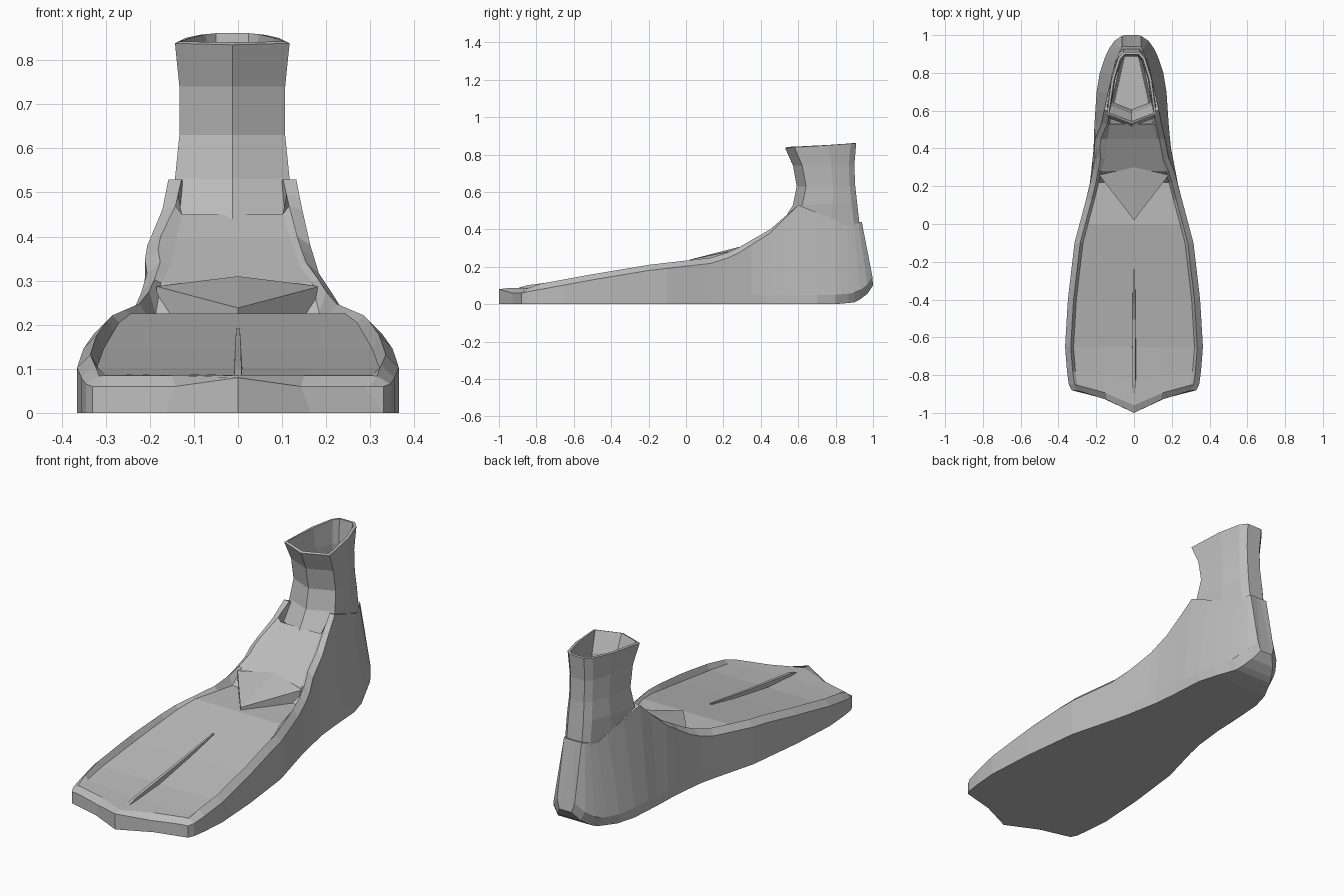
import bpy, bmesh

cube = bpy.data.objects.get("Cube")
if cube:
    bpy.data.objects.remove(cube)

rubber = bpy.data.materials.new("grey_rubber")
rubber.use_nodes = True
GREY = (0.5, 0.5, 0.5, 1)
rubber.diffuse_color = GREY
rubber.node_tree.nodes["Principled BSDF"].inputs["Base Color"].default_value = GREY


def at(curve, y):
    """Read a piecewise linear curve at y."""
    if y <= curve[0][0]:
        return curve[0][1]
    for (a, u), (b, v) in zip(curve, curve[1:]):
        if y <= b:
            return u + (v - u) * (y - a) / (b - a)
    return curve[-1][1]


def loft(name, rings, caps=(), fix_normals=True):
    """Join closed rings of points; caps are index polygons used at both ends."""
    bm = bmesh.new()
    loops = [[bm.verts.new(p) for p in ring] for ring in rings]
    n = len(loops[0])
    for a, b in zip(loops, loops[1:]):
        for i in range(n):
            j = (i + 1) % n
            bm.faces.new((a[i], a[j], b[j], b[i]))
    for loop in (loops[0], loops[-1]):
        for cap in caps:
            bm.faces.new([loop[i % n] for i in cap])
    if fix_normals:
        bmesh.ops.recalc_face_normals(bm, faces=bm.faces)
    mesh = bpy.data.meshes.new(name)
    bm.to_mesh(mesh)
    bm.free()
    mesh.materials.append(rubber)
    obj = bpy.data.objects.new(name, mesh)
    bpy.context.collection.objects.link(obj)
    return obj


# Curves along the length of the fin
sole_x = [(-.88, .33), (-.84, .35), (-.65, .365), (-.4, .35), (-.1, .315), (.2, .235),
          (.4, .205), (.7, .185), (.82, .165), (.92, .125), (.97, .09), (1, .05)]
edge_x = sole_x[:6] + [(.27, .22), (.35, .19), (.45, .175), (.6, .145), (.87, .085), (1, .05)]
edge_z = [(-.88, .06), (-.5, .13), (-.2, .18), (.15, .22), (.26, .26),
          (.45, .38), (.6, .53), (.87, .42), (1, .44)]
rim_rise = [(-.88, 0), (-.85, .018), (-.8, .03), (.27, .03), (.45, .02), (.6, 0)]
floor_z = [(-.88, .06), (-.85, .085), (-.7, .095), (-.4, .145), (0, .225), (.22, .225),
           (.28, .295), (.45, .395), (.53, .45), (.56, .05), (.9, .05), (.95, .43), (1, .44)]
sole_z = [(.82, 0), (.9, .01), (.96, .04), (1, .1)]
sole_taper = [(.75, 1), (.9, .8), (1, .7)]
nose = [(-.88, .12), (-.85, .11), (-.7, 0)]
lean = [(.85, 0), (1, .06)]
sway = [(.2, 0), (.5, -.013)]
flap = [(.3, 0), (.4, .02), (.47, .02), (.52, 0)]


def body_ring(y):
    sx, ex, ez = at(sole_x, y), at(edge_x, y), at(edge_z, y)
    bx, bz = sx * at(sole_taper, y), at(sole_z, y)
    fx, fz = max(ex - .045, .01), at(floor_z, y)
    tip = .02 if y == -.88 else 0
    half = [(0, bz), (bx / 2, bz), (bx, bz), (sx, min(bz + .05, ez * .6)), (ex, ez),
            (max(ex - .03, .02), ez + at(rim_rise, y)), (fx, fz), (fx / 2, fz), (0, fz + tip)]
    ring = []
    for side, points in ((1, half), (-1, half[-2:0:-1])):
        for p in points:
            x, z = p
            py = y - at(nose, y) * max(0, 1 - x / .33) ** 1.5
            py -= at(lean, y) * max(0, (z - .13) / .31)
            if side < 0 and p in half[4:6]:
                x += at(flap, y)
            ring.append((side * x + at(sway, y), py, z))
    return ring


# Blade, foot pocket and heel in one loft
stations = [-.88, -.85, -.78, -.65, -.5, -.4, -.2, -.1, 0, .13, .22, .28, .35, .4, .45,
            .53, .56, .6, .7, .8, .87, .9, .93, .97, 1]
half_caps = [[0, 1, 7, 8], [1, 2, 6, 7], [2, 3, 4, 5, 6]]
end_caps = half_caps + [[-i for i in cap] for cap in half_caps]
loft("fin_body", [body_ring(y) for y in stations], end_caps)

# Ankle cuff: front height, back height, front y, back y, half width
cuff_levels = [(.44, .41, .515, .93, .13), (.53, .54, .572, .915, .13), (.63, .63, .592, .905, .12),
               (.74, .74, .572, .9, .12), (.835, .86, .53, .91, .13)]
cuff_rings = []
for zf, zb, yf, yb, w in cuff_levels:
    d = yb - yf
    half = [(0, yf), (w, yf + .05), (w * .82, yf + d * .62), (w * .55, yb - .03), (w * .33, yb)]
    outline = half + [(-x, y) for x, y in half[:0:-1]]
    cuff_rings.append([(x - .013, y, zf + (zb - zf) * (y - yf) / d) for x, y in outline])
cuff = loft("ankle_cuff", cuff_rings, fix_normals=False)
wall = cuff.modifiers.new("wall", 'SOLIDIFY')
wall.thickness = .014
wall.offset = -1

# Stiffening rib down the middle of the blade
rib_rings = []
for y, w, h in ((-.97, .014, .004), (-.85, .013, .016), (-.5, .011, .018), (-.2, .007, .006)):
    z = at(floor_z, y)
    rib_rings.append([(-w, y, z - .03), (w, y, z - .03), (w * .6, y, z + h), (-w * .6, y, z + h)])
loft("centre_rib", rib_rings, [[0, 1, 2, 3]])

# Pointed toe cap over the blade
toe_top = [(0, .02, .238), (.185, .26, .287), (0, .3, .31), (-.185, .26, .287)]
loft("toe_cap", [[(x, y, .2) for x, y, z in toe_top], toe_top], [[0, 1, 2], [0, 2, 3]])
